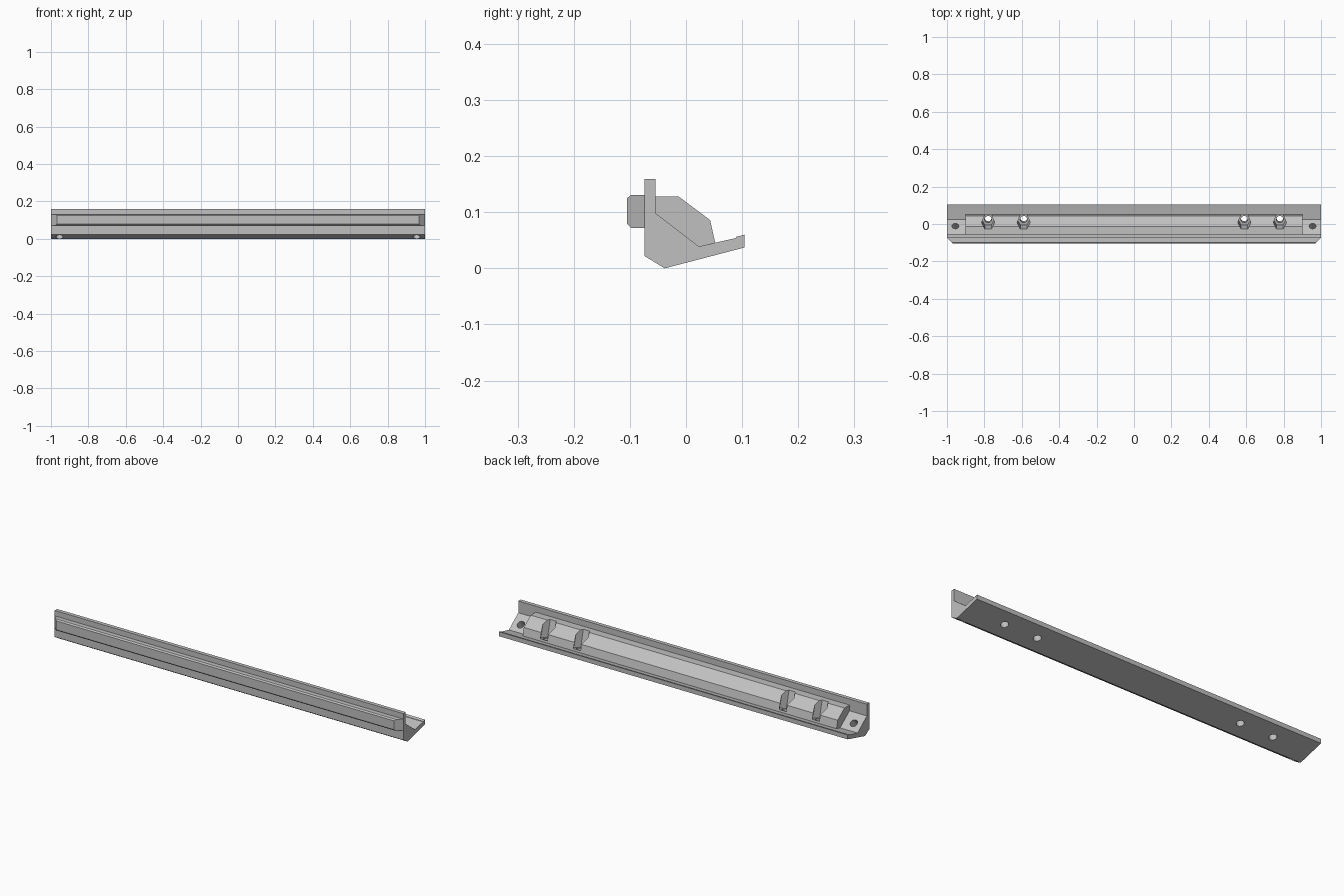
import bpy
import bmesh
from math import radians
from mathutils import Matrix, Vector

cube = bpy.data.objects.get("Cube")
if cube:
    bpy.data.objects.remove(cube, do_unlink=True)

grey = bpy.data.materials.new("light_grey")
grey.use_nodes = True
grey.diffuse_color = (0.53, 0.53, 0.53, 1)
grey.node_tree.nodes["Principled BSDF"].inputs["Base Color"].default_value = grey.diffuse_color


def make_object(name, bm):
    bmesh.ops.recalc_face_normals(bm, faces=bm.faces)
    mesh = bpy.data.meshes.new(name)
    bm.to_mesh(mesh)
    bm.free()
    mesh.materials.append(grey)
    obj = bpy.data.objects.new(name, mesh)
    bpy.context.collection.objects.link(obj)
    return obj


def extrude_profile(name, profile, half_length):
    """Sweep a (y, z) profile along x; half_length(y) shapes the ends."""
    bm = bmesh.new()
    left, right = [[bm.verts.new((s * half_length(y), y, z)) for y, z in profile]
                   for s in (-1, 1)]
    bm.faces.new(left)
    bm.faces.new(right)
    for i in range(len(profile)):
        j = (i + 1) % len(profile)
        bm.faces.new((left[i], left[j], right[j], right[i]))
    return make_object(name, bm)


def drill(name, xs, origin, tilt, radius, sides, start, end):
    """Cutter made of mirrored prisms along a tilted axis through origin (y, z)."""
    bm = bmesh.new()
    for x in [s * x for x in xs for s in (-1, 1)]:
        place = (Matrix.Translation(Vector((x, *origin)))
                 @ Matrix.Rotation(tilt, 4, 'X')
                 @ Matrix.Translation((0, 0, (start + end) / 2))
                 @ Matrix.Rotation(radians(30), 4, 'Z'))
        bmesh.ops.create_cone(bm, cap_ends=True, segments=sides, radius1=radius,
                              radius2=radius, depth=end - start, matrix=place)
    obj = make_object(name, bm)
    obj.hide_render = True
    return obj


# Angled rail with an upright front wall and a thin back lip
rail = extrude_profile("rail", [
    (-0.074, 0.159), (-0.054, 0.159), (-0.054, 0.098), (0.023, 0.039),
    (0.089, 0.054), (0.089, 0.056), (0.104, 0.060), (0.104, 0.037),
    (-0.038, 0), (-0.074, 0.022)], lambda y: 1.0)

# Clamping block seated in the rail
block = extrude_profile("clamp_block", [
    (-0.054, 0.128), (-0.013, 0.128), (0.043, 0.086), (0.052, 0.0456),
    (0.023, 0.039), (-0.054, 0.098)], lambda y: 0.9)

# Front strip with chamfered edges and slanted ends
strip = extrude_profile("front_strip", [
    (-0.074, 0.072), (-0.098, 0.072), (-0.105, 0.079), (-0.105, 0.125),
    (-0.098, 0.131), (-0.074, 0.131)], lambda y: 1.0 + (y + 0.074))

# Bolt holes with hexagonal pockets, and tilted screw holes near the ends
bolt_xs, bolt_origin, bolt_tilt = (0.59, 0.78), (0.033, 0.0185), radians(14.5)
bolt_cut = drill("bolt_hole_cutter", bolt_xs, bolt_origin, bolt_tilt, 0.0185, 32, -0.03, 0.06)
hex_cut = drill("hex_pocket_cutter", bolt_xs, bolt_origin, bolt_tilt, 0.035, 6, 0.032, 0.2)
screw_cut = drill("screw_hole_cutter", (0.955,), (-0.011, 0.065), radians(-37.5),
                  0.0185, 32, -0.12, 0.03)

cutters = (bolt_cut, hex_cut, screw_cut)
for part, tools in ((rail, cutters), (block, (bolt_cut, hex_cut))):
    for tool in tools:
        mod = part.modifiers.new(tool.name, 'BOOLEAN')
        mod.operation = 'DIFFERENCE'
        mod.solver = 'EXACT'
        mod.object = tool

# Bake the cuts and drop the cutters
bpy.context.view_layer.update()
graph = bpy.context.evaluated_depsgraph_get()
for part in (rail, block):
    part_mesh = bpy.data.meshes.new_from_object(part.evaluated_get(graph))
    part.modifiers.clear()
    part.data = part_mesh
for tool in cutters:
    bpy.data.objects.remove(tool, do_unlink=True)

# Round holes shade smooth, all other edges stay sharp
bpy.ops.object.select_all(action='DESELECT')
for part in (rail, block, strip):
    part.select_set(True)
bpy.context.view_layer.objects.active = rail
bpy.ops.object.shade_smooth_by_angle(angle=radians(12))
